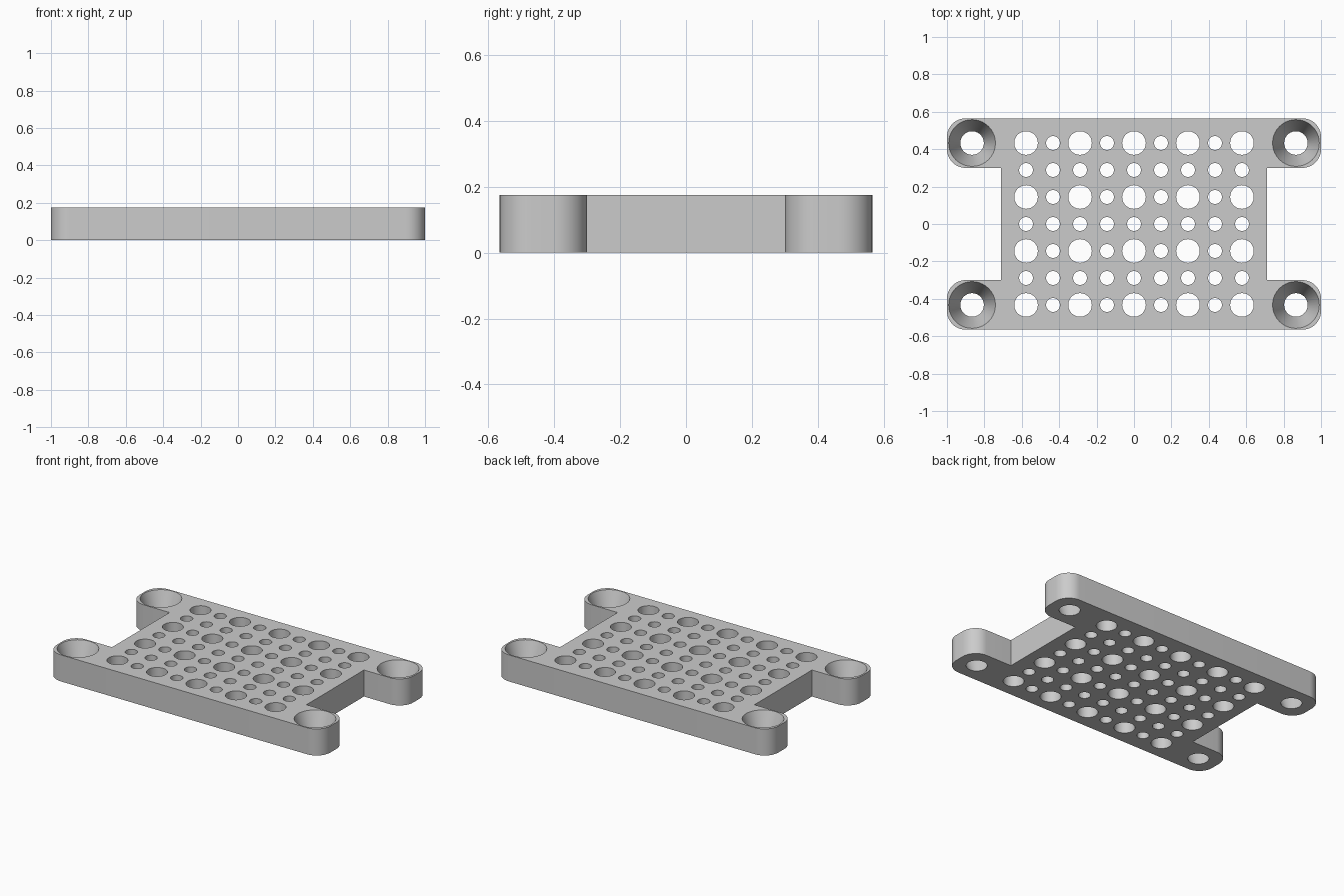
import bpy, bmesh
from math import sin, cos, pi, radians
from mathutils import Vector

cube = bpy.data.objects.get("Cube")
if cube:
    bpy.data.objects.remove(cube, do_unlink=True)

THICK = 0.175
HALF_X, HALF_Y = 1.0, 0.565
BODY_X, EAR_Y = 0.71, 0.30
CORNER = 0.1
PITCH = 0.1443
BIG, SMALL, SINK = 0.063, 0.037, 0.125


def arc(cx, cy, r, start, end, steps):
    angles = [radians(start + (end - start) * i / steps) for i in range(steps + 1)]
    return [(cx + r * cos(a), cy + r * sin(a)) for a in angles]


def circle(cx, cy, r, steps=40):
    return arc(cx, cy, r, 0, 360, steps)[:-1]


def outline():
    """One quarter of the plate edge, mirrored into the full loop."""
    cx = HALF_X - CORNER
    quarter = [(BODY_X, EAR_Y)]
    quarter += arc(cx, EAR_Y + CORNER, CORNER, -90, 0, 12)
    quarter += arc(cx, HALF_Y - CORNER, CORNER, 0, 90, 12)
    half = quarter + [(-x, y) for x, y in reversed(quarter)]
    return half + [(-x, -y) for x, y in half]


# Each wall is a pair of loops: bottom and top
edge = outline()
walls = [(edge, edge)]

# Grid of large and small through holes
for col in range(-4, 5):
    for row in range(-3, 4):
        large = col % 2 == 0 and row % 2 == 1
        hole = circle(col * PITCH, row * PITCH, BIG if large else SMALL)
        walls.append((hole, hole))

# Tapered screw holes in the four ears
for sx in (-1, 1):
    for sy in (-1, 1):
        x, y = sx * 6 * PITCH, sy * 3 * PITCH
        walls.append((circle(x, y, BIG), circle(x, y, SINK)))

bm = bmesh.new()
rims = {0: [], 1: []}
for loops in walls:
    rings = []
    for level, loop in enumerate(loops):
        ring = [bm.verts.new((x, y, level * THICK)) for x, y in loop]
        rims[level] += [bm.edges.new((ring[i - 1], ring[i])) for i in range(len(ring))]
        rings.append(ring)
    low, high = rings
    for i in range(len(low)):
        bm.faces.new((low[i - 1], low[i], high[i], high[i - 1]))

# Flat top and bottom skins, filled around the holes
for level, edges in rims.items():
    bmesh.ops.triangle_fill(bm, edges=edges, use_beauty=True,
                            normal=Vector((0, 0, 1 if level else -1)))
bmesh.ops.recalc_face_normals(bm, faces=bm.faces)

mesh = bpy.data.meshes.new("mounting_plate")
bm.to_mesh(mesh)
bm.free()
plate = bpy.data.objects.new("mounting_plate", mesh)
bpy.context.collection.objects.link(plate)

# Plain grey material
grey = bpy.data.materials.new("light_grey")
grey.use_nodes = True
colour = (0.6, 0.6, 0.6, 1)
grey.diffuse_color = colour
grey.node_tree.nodes["Principled BSDF"].inputs["Base Color"].default_value = colour
mesh.materials.append(grey)

# Smooth round walls, crisp rims
bpy.ops.object.select_all(action="DESELECT")
plate.select_set(True)
bpy.context.view_layer.objects.active = plate
bpy.ops.object.shade_smooth_by_angle(angle=radians(30))
